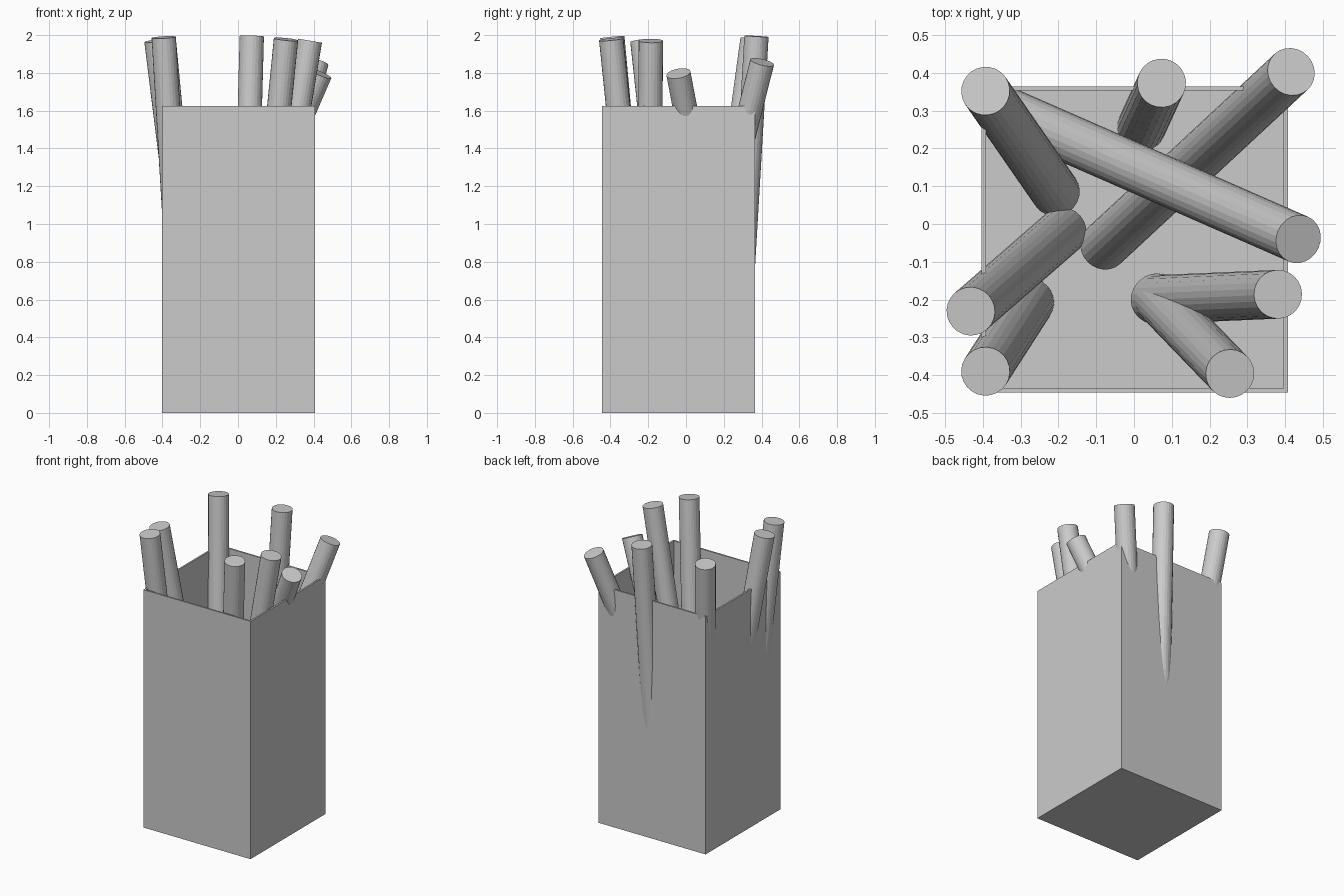
import bpy, bmesh
from mathutils import Vector, Matrix

if "Cube" in bpy.data.objects:
    bpy.data.objects.remove(bpy.data.objects["Cube"])

X0, X1, Y0, Y1 = -0.403, 0.407, -0.446, 0.364
HEIGHT, WALL, RADIUS = 1.625, 0.016, 0.0645


def add_object(name, bm):
    mesh = bpy.data.meshes.new(name)
    bm.to_mesh(mesh)
    bm.free()
    obj = bpy.data.objects.new(name, mesh)
    bpy.context.collection.objects.link(obj)
    return obj


# Open square container: cube, top face inset for the rim, then pushed down
bm = bmesh.new()
bmesh.ops.create_cube(bm, size=1)
bmesh.ops.scale(bm, vec=(X1 - X0, Y1 - Y0, HEIGHT), verts=bm.verts)
bmesh.ops.translate(bm, vec=((X0 + X1) / 2, (Y0 + Y1) / 2, HEIGHT / 2), verts=bm.verts)
bm.faces.ensure_lookup_table()
top = max(bm.faces, key=lambda f: f.calc_center_median().z)
bmesh.ops.inset_region(bm, faces=[top], thickness=WALL)
inner = bmesh.ops.extrude_discrete_faces(bm, faces=[top])["faces"][0]
# walls down to the floor
low = list(inner.verts)
upper = [v for v in bm.verts if abs(v.co.z - HEIGHT) < 1e-5 and v not in low
         and X0 + WALL / 2 < v.co.x < X1 - WALL / 2]
for v in low:
    v.co.z = WALL
for v in low:
    v.tag = True
ring_low = [l.vert for l in inner.loops]
ring_up = [min(upper, key=lambda u: (u.co.xy - v.co.xy).length) for v in ring_low]
for i in range(4):
    j = (i + 1) % 4
    quad = [ring_low[j], ring_low[i], ring_up[i], ring_up[j]]
    if not bm.faces.get(quad):
        bm.faces.new(quad)
bmesh.ops.recalc_face_normals(bm, faces=bm.faces)
add_object("container", bm)

# Leaning sticks: centre of bottom end, centre of top end
STICKS = [
    ((-0.208, 0.085, 0.025), (-0.393, 0.352, 1.978)),
    ((0.020, 0.257, 0.018), (0.073, 0.373, 1.994)),
    ((-0.080, -0.058, 0.028), (0.416, 0.403, 1.857)),
    ((-0.330, 0.295, 0.032), (0.435, -0.040, 1.797)),
    ((0.055, -0.200, 0.025), (0.381, -0.186, 1.970)),
    ((0.060, -0.195, 0.024), (0.254, -0.396, 1.978)),
    ((-0.276, -0.208, 0.022), (-0.393, -0.390, 1.988)),
    ((-0.190, -0.020, 0.025), (-0.432, -0.231, 1.970)),
]
for n, (a, b) in enumerate(STICKS, 1):
    a, b = Vector(a), Vector(b)
    turn = (b - a).to_track_quat('Z', 'Y').to_matrix().to_4x4()
    bm = bmesh.new()
    bmesh.ops.create_cone(bm, cap_ends=True, segments=24, radius1=RADIUS, radius2=RADIUS,
                          depth=(b - a).length,
                          matrix=Matrix.Translation((a + b) / 2) @ turn)
    add_object(f"stick_{n}", bm)
